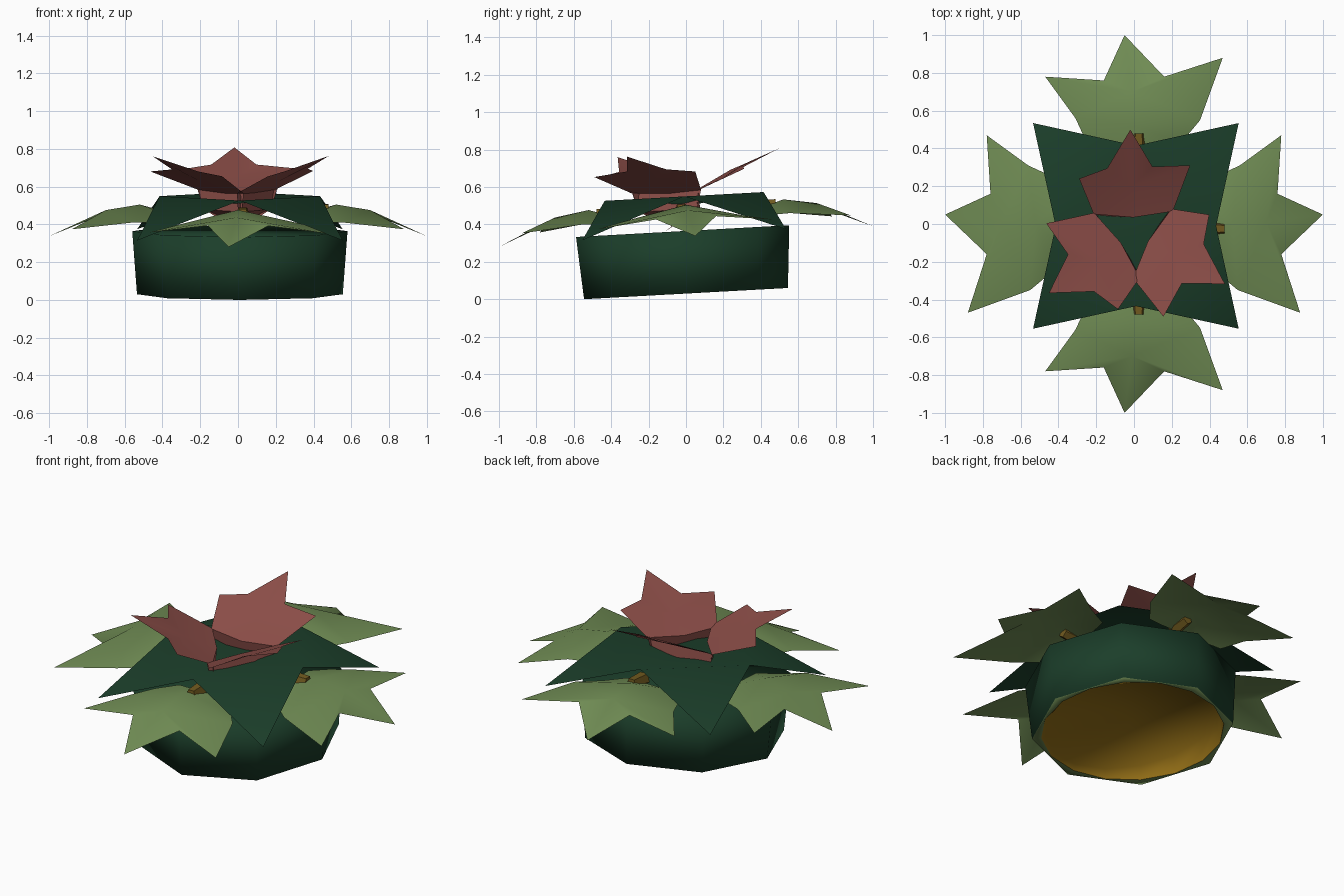
import bpy, bmesh
from math import sin, cos, pi, radians
from mathutils import Matrix, Vector

cube = bpy.data.objects.get("Cube")
if cube:
    bpy.data.objects.remove(cube)

TILT = 0.055  # everything leans slightly towards the front


def material(name, rgb):
    mat = bpy.data.materials.new(name)
    mat.use_nodes = True
    color = (*rgb, 1)
    mat.diffuse_color = color
    bsdf = mat.node_tree.nodes["Principled BSDF"]
    bsdf.inputs["Base Color"].default_value = color
    bsdf.inputs["Roughness"].default_value = 0.9
    return mat


dark_green = material("dark_green", (0.011, 0.048, 0.023))
leaf_green = material("leaf_green", (0.16, 0.26, 0.088))
rose = material("dusty_rose", (0.26, 0.075, 0.064))
gold = material("dark_gold", (0.29, 0.155, 0.008))
brown = material("stem_brown", (0.17, 0.105, 0.014))


def finish(name, bm, mats, sheet=True, angle=50):
    """Tilt the part, face sheets upwards, and turn it into a smooth object."""
    bm.normal_update()
    if sheet:
        bmesh.ops.reverse_faces(bm, faces=[f for f in bm.faces if f.normal.z < 0])
    else:
        bmesh.ops.recalc_face_normals(bm, faces=bm.faces)
    for v in bm.verts:
        v.co.z += TILT * v.co.y
    mesh = bpy.data.meshes.new(name)
    bm.to_mesh(mesh)
    bm.free()
    for mat in mats:
        mesh.materials.append(mat)
    obj = bpy.data.objects.new(name, mesh)
    bpy.context.collection.objects.link(obj)
    bpy.ops.object.select_all(action="DESELECT")
    obj.select_set(True)
    bpy.context.view_layer.objects.active = obj
    bpy.ops.object.shade_smooth_by_angle(angle=radians(angle))
    return obj


def sheet(name, points, faces, mat, matrix=Matrix()):
    bm = bmesh.new()
    verts = [bm.verts.new(matrix @ Vector(p)) for p in points]
    for face in faces:
        bm.faces.new([verts[i] for i in face])
    return finish(name, bm, [mat])


def ring(bm, sides, r, height, shift=0):
    """Add a ring of vertices whose height may depend on x and y."""
    verts = []
    for i in range(sides):
        x, y = r * sin(2 * pi * i / sides), r * cos(2 * pi * i / sides)
        verts.append(bm.verts.new((0.01 + x, y + shift, height(x, y))))
    return verts


# Eight-sided bowl with a closed top and a paler rim around a round opening
SIDES = 8
bm = bmesh.new()
top = ring(bm, SIDES, 0.57, lambda x, y: 0.365, -0.018)
bottom = ring(bm, SIDES, 0.545, lambda x, y: 0.03)
opening = ring(bm, 2 * SIDES, 0.495, lambda x, y: 0.03)
bm.faces.new(top)
for i in range(SIDES):
    j = (i + 1) % SIDES
    bm.faces.new((top[i], top[j], bottom[j], bottom[i]))
    rim_face = bm.faces.new((bottom[i], bottom[j], opening[2 * j],
                             opening[2 * i + 1], opening[2 * i]))
    rim_face.material_index = 1
finish("bowl", bm, [dark_green, leaf_green], sheet=False, angle=120)

# Gold hollow with a sloping floor, seen through the opening
bm = bmesh.new()
rim = ring(bm, 2 * SIDES, 0.495, lambda x, y: 0.03)
floor = ring(bm, 2 * SIDES, 0.475, lambda x, y: 0.105 + 0.1 * y - 0.1 * x)
middle = bm.verts.new((0.01, 0, 0.115))
for i in range(2 * SIDES):
    j = (i + 1) % (2 * SIDES)
    bm.faces.new((rim[i], rim[j], floor[j], floor[i]))
    bm.faces.new((floor[i], floor[j], middle))
finish("bowl_hollow", bm, [gold], sheet=False, angle=120)

# Four-pointed cover with drooping corners and a sunken middle
cover = [(0.01, -0.03, 0.495)]
for i in range(4):
    a = i * pi / 2
    cover.append((0.01 + 0.425 * cos(a), -0.01 + 0.425 * sin(a), 0.55))
    a += pi / 4
    cover.append((0.01 + 0.77 * cos(a), -0.01 + 0.77 * sin(a), 0.345))
faces = []
for i in range(4):
    a, tip, b = 1 + 2 * i, 2 + 2 * i, 1 + (2 * i + 2) % 8
    faces += [(0, a, b), (a, tip, b)]
sheet("cover", cover, faces, dark_green)

# Four jagged leaves around the bowl, tucked under the cover
leaf = [(-0.05, 1, 0.335), (0.16, 0.78, 0.435), (0.47, 0.88, 0.4),
        (0.35, 0.55, 0.43), (0.25, 0.43, 0.425), (0.12, 0.38, 0.46),
        (-0.12, 0.38, 0.46), (-0.25, 0.43, 0.425), (-0.31, 0.56, 0.43),
        (-0.47, 0.78, 0.4), (-0.16, 0.76, 0.435),
        (0, 0.52, 0.505), (-0.01, 0.7, 0.475)]
inner, outer = 11, 12
leaf_faces = [(i, (i + 1) % 11, inner if 3 <= i <= 7 else outer) for i in range(11)]
leaf_faces += [(3, inner, outer), (8, inner, outer)]
flip_x, flip_y = Matrix.Diagonal((-1, 1, 1, 1)), Matrix.Diagonal((1, -1, 1, 1))
side_turn = Matrix.Rotation(-pi / 2, 4, "Z")
places = {"back": Matrix(), "front": flip_y,
          "left": side_turn, "right": flip_x @ side_turn}
for side, place in places.items():
    sheet(side + "_leaf", leaf, leaf_faces, leaf_green, place)

# Short stubby stems, mostly tucked under the cover
for side in ("back", "front", "left"):
    bm = bmesh.new()
    lay = Matrix.Translation((0.025, 0.42, 0.48)) @ Matrix.Rotation(radians(-86), 4, "X")
    bmesh.ops.create_cone(bm, cap_ends=True, segments=5, radius1=0.04,
                          radius2=0.03, depth=0.12, matrix=places[side] @ lay)
    finish(side + "_stem", bm, [brown], sheet=False)

# Three cupped flower petals whose shared cup sinks into the cover
petal = [(0, 0.55, 0.78), (0.11, 0.35, 0.7), (0.31, 0.35, 0.68),
         (0.21, 0.11, 0.58), (0, 0.085, 0.57), (-0.21, 0.11, 0.58),
         (-0.28, 0.3, 0.68), (-0.13, 0.35, 0.7), (0, 0.25, 0.64),
         (0.18, 0.1, 0.48), (0, 0.125, 0.48), (-0.18, 0.1, 0.48),
         (0, -0.06, 0.37)]
hub, point = 8, 12
petal_faces = [(i, (i + 1) % 8, hub) for i in range(8)]
petal_faces += [(3, 4, 10, 9), (4, 5, 11, 10), (9, 10, point), (10, 11, point)]
for name, turn in (("back", 2), ("front_right", 125), ("front_left", -119)):
    place = Matrix.Translation((0, -0.05, 0)) @ Matrix.Rotation(radians(turn), 4, "Z")
    sheet(name + "_petal", petal, petal_faces, rose, place)
